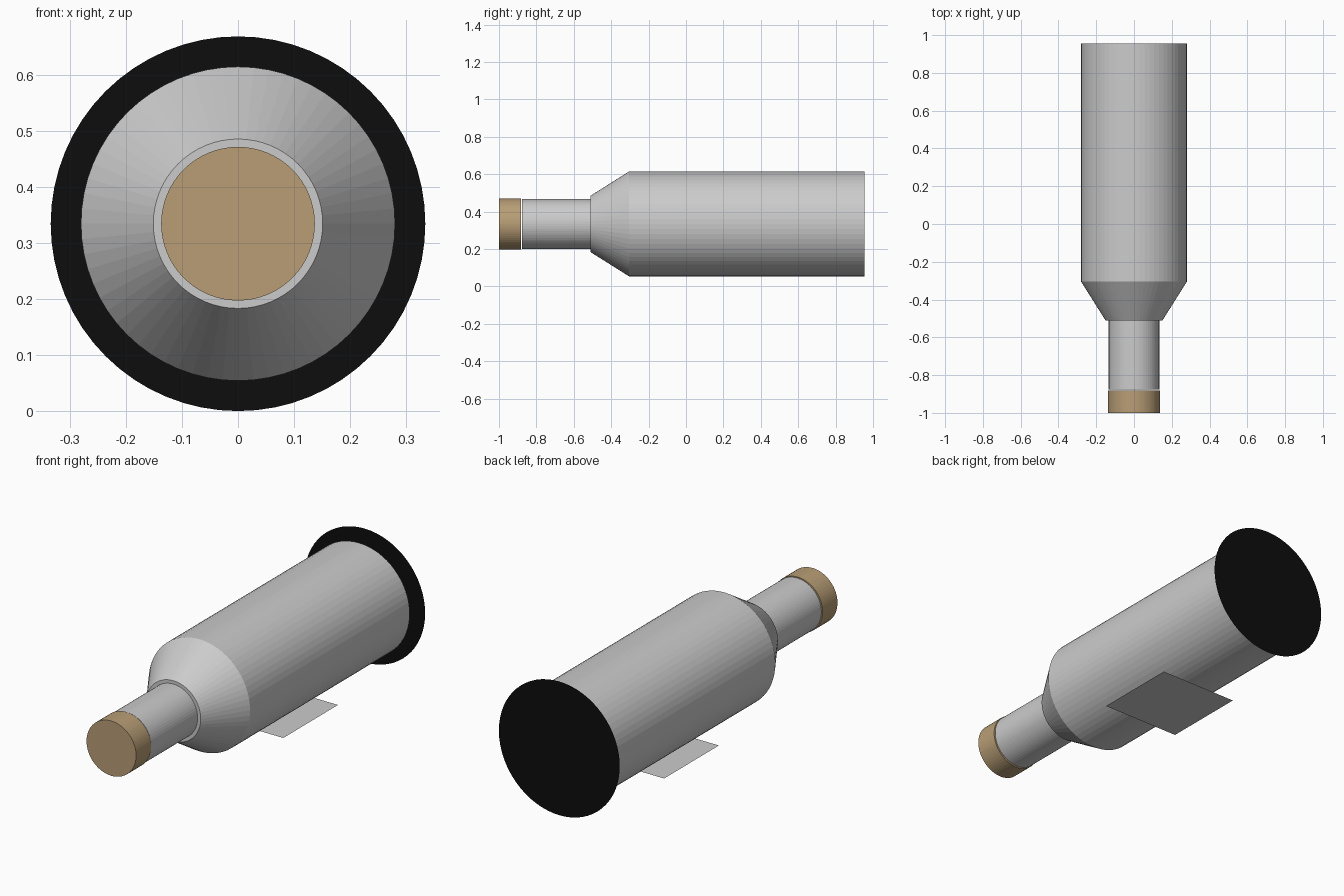
import bpy
from math import pi

if "Cube" in bpy.data.objects:
    bpy.data.objects.remove(bpy.data.objects["Cube"])

AXIS_Z = 0.334   # height of the bottle's centre line
SIDES = 64


def paint(obj, name, rgb):
    mat = bpy.data.materials.new(name)
    mat.diffuse_color = (*rgb, 1.0)
    mat.use_nodes = True
    mat.node_tree.nodes["Principled BSDF"].inputs["Base Color"].default_value = mat.diffuse_color
    obj.data.materials.append(mat)


def tube(name, y0, y1, r0, r1=None):
    """Capped round section lying along y, radius r0 at y0 and r1 at y1."""
    bpy.ops.mesh.primitive_cone_add(
        vertices=SIDES, radius1=r0, radius2=r0 if r1 is None else r1,
        depth=y1 - y0, location=(0, (y0 + y1) / 2, AXIS_Z),
        rotation=(-pi / 2, 0, 0))
    obj = bpy.context.object
    obj.name = name
    bpy.ops.object.transform_apply(location=False, rotation=True, scale=False)
    return obj


# Main body, tapered shoulder and narrow neck
tube("body", -0.305, 0.955, 0.28)
tube("shoulder", -0.51, -0.305, 0.151, 0.28)
tube("neck", -0.877, -0.51, 0.134)

# Stopper with a hairline gap to the neck
stopper = tube("stopper", -1.0, -0.882, 0.137)
paint(stopper, "cork_brown", (0.48, 0.34, 0.18))

# Thin black disc standing just behind the body
bpy.ops.mesh.primitive_circle_add(
    vertices=SIDES, radius=0.334, fill_type='NGON',
    location=(0, 1.0, AXIS_Z), rotation=(-pi / 2, 0, 0))
disc = bpy.context.object
disc.name = "base_disc"
paint(disc, "black", (0.004, 0.004, 0.004))

# Flat square panel just beneath the body
bpy.ops.mesh.primitive_plane_add(size=0.432, location=(0, 0.265, 0.043))
bpy.context.object.name = "under_panel"
